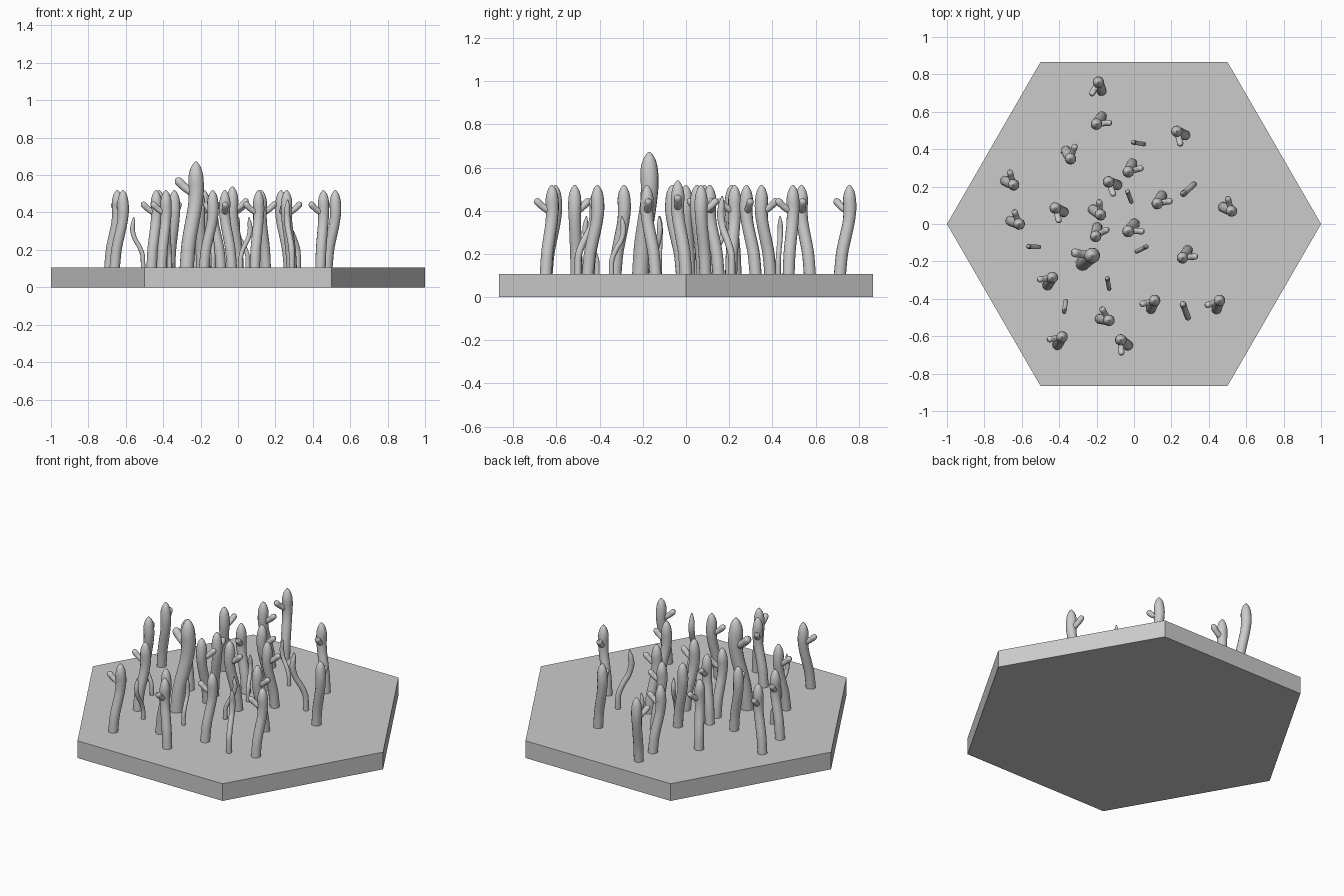
import bpy, bmesh, math
from mathutils import Vector

if "Cube" in bpy.data.objects:
    bpy.data.objects.remove(bpy.data.objects["Cube"])

TILE_TOP = 0.107

grey = bpy.data.materials.new("plain grey")
grey.diffuse_color = (0.6, 0.6, 0.6, 1)
grey.use_nodes = True
grey.node_tree.nodes["Principled BSDF"].inputs["Base Color"].default_value = grey.diffuse_color


def add_tube(bm, points, sides=14):
    """Skin rings along a path of (x, y, z, radius) and cap both ends."""
    ctr = [Vector(p[:3]) for p in points]
    rings = []
    for i, p in enumerate(points):
        t = (ctr[min(i + 1, len(ctr) - 1)] - ctr[max(i - 1, 0)]).normalized()
        u = Vector((0, 1, 0)).cross(t).normalized()
        v = t.cross(u)
        rings.append([bm.verts.new(ctr[i] + p[3] * (u * math.cos(a) + v * math.sin(a)))
                      for a in (2 * math.pi * k / sides for k in range(sides))])
    for a, b in zip(rings, rings[1:]):
        for k in range(sides):
            n = (k + 1) % sides
            bm.faces.new((a[k], a[n], b[n], b[k]))
    bm.faces.new(rings[0][::-1])
    bm.faces.new(rings[-1])


def smooth_path(pts, steps=3):
    """Catmull-Rom refinement of a path of (x, y, z, radius)."""
    out = []
    for i in range(len(pts) - 1):
        p = [Vector(pts[max(0, min(len(pts) - 1, i + d))]) for d in (-1, 0, 1, 2)]
        for s in range(steps):
            t = s / steps
            out.append(tuple(0.5 * (2 * p[1] + (p[2] - p[0]) * t
                       + (2 * p[0] - 5 * p[1] + 4 * p[2] - p[3]) * t * t
                       + (3 * p[1] - p[0] - 3 * p[2] + p[3]) * t ** 3)))
    out.append(tuple(pts[-1]))
    return out


def make_mesh(name, paths):
    bm = bmesh.new()
    for p in paths:
        add_tube(bm, smooth_path(p))
    bmesh.ops.recalc_face_normals(bm, faces=bm.faces)
    for f in bm.faces:
        f.smooth = len(f.verts) == 4
    me = bpy.data.meshes.new(name)
    bm.to_mesh(me)
    bm.free()
    me.materials.append(grey)
    return me


def place(name, mesh, x, y, deg, scale):
    ob = bpy.data.objects.new(name, mesh)
    ob.location = (x, y, TILE_TOP)
    ob.rotation_euler.z = math.radians(deg)
    ob.scale = (scale,) * 3
    bpy.context.collection.objects.link(ob)


# hexagonal tile
bpy.ops.mesh.primitive_cylinder_add(vertices=6, radius=1, depth=TILE_TOP,
                                    location=(0, 0, TILE_TOP / 2))
tile = bpy.context.object
tile.name = "hexagon_tile"
tile.rotation_euler.z = math.radians(30)
tile.data.materials.append(grey)

# thick stem: tip above the origin, foot leaning away, one side branch along +x
ca, sa = math.cos(math.radians(50)), math.sin(math.radians(50))
trunk = [(o * ca, o * sa, z, r) for o, z, r in (
    (0.048, -0.02, 0.028), (0.044, 0.03, 0.028), (0.036, 0.10, 0.028),
    (0.020, 0.17, 0.028), (0.004, 0.24, 0.028), (-0.002, 0.30, 0.030),
    (0, 0.345, 0.030), (0, 0.375, 0.025), (0, 0.397, 0.016), (0, 0.412, 0.004))]
branch = [(0, 0, 0.285, 0.016), (0.03, 0, 0.302, 0.016), (0.05, 0, 0.317, 0.016),
          (0.064, 0, 0.331, 0.017), (0.073, 0, 0.341, 0.014), (0.079, 0, 0.347, 0.004)]
stem_mesh = make_mesh("branched_stem", [trunk, branch])

# x, y of the tip, direction of the branch, scale
stems = [(-.19, .757, -120, 1), (-.20, .535, 5, 1), (-.34, .35, 70, 1),
         (.23, .495, -75, 1), (-.645, .21, 105, 1), (-.615, 0, 110, 1),
         (-.03, .28, 15, 1), (-.135, .225, -70, 1), (-.42, .085, -75, 1),
         (-.18, .05, 95, 1), (-.205, -.065, 30, 1), (-.03, -.038, 0, 1.05),
         (.125, .11, 10, 1), (.52, .07, 105, 1), (-.225, -.17, 170, 1.37),
         (.26, -.18, 5, 1), (-.437, -.287, 188, 1), (.11, -.41, 195, 1),
         (.457, -.41, 200, 1), (-.385, -.605, 190, 1), (-.135, -.515, 120, 1),
         (-.07, -.62, -88, 1)]
for i, s in enumerate(stems):
    place(f"branched_stem_{i + 1}", stem_mesh, *s)

# thin wavy shoot: foot at the origin, tip leaning along +x
shoot = [(0, 0, -0.02, 0.012), (0, 0, 0.03, 0.012), (0.003, 0, 0.07, 0.012),
         (0.022, 0, 0.115, 0.012), (0.045, 0, 0.155, 0.012), (0.056, 0, 0.20, 0.013),
         (0.053, 0, 0.235, 0.011), (0.05, 0, 0.256, 0.006), (0.05, 0, 0.268, 0.002)]
shoot_mesh = make_mesh("thin_shoot", [shoot])

# x, y of the foot, lean direction, scale
shoots = [(.052, .427, 170, 1), (.32, .212, 222, 1.35), (-.015, .12, 110, 1),
          (.015, -.147, 27, 1), (-.508, -.123, 177, 1), (-.133, -.345, 100, 1),
          (-.365, -.412, 262, 1), (.288, -.50, 110, 1.35)]
for i, s in enumerate(shoots):
    place(f"thin_shoot_{i + 1}", shoot_mesh, *s)
